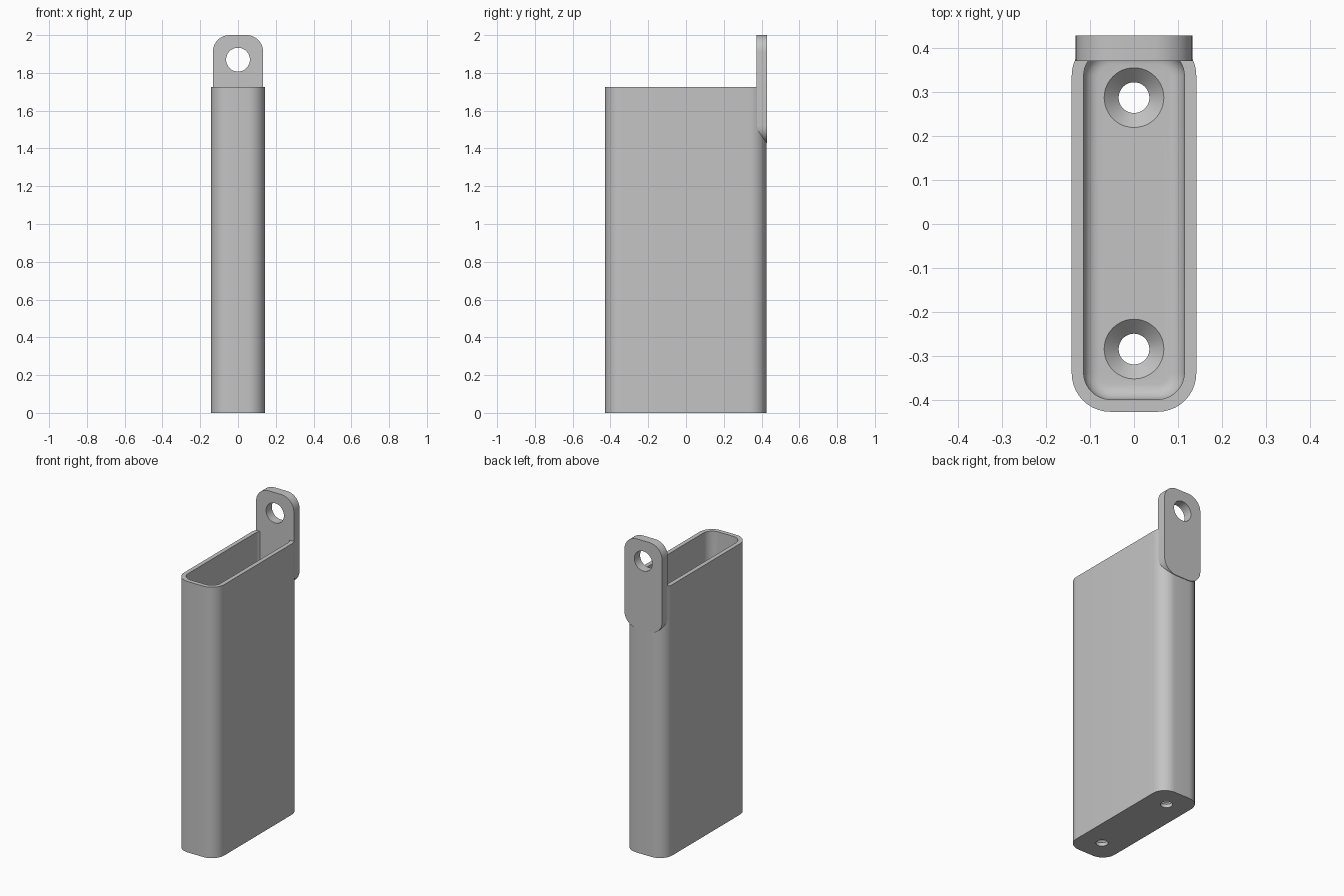
import bpy, bmesh, math
from mathutils import Vector

if "Cube" in bpy.data.objects:
    bpy.data.objects.remove(bpy.data.objects["Cube"])

grey = bpy.data.materials.new("plain_grey")
grey.use_nodes = True
grey.diffuse_color = (0.55, 0.55, 0.55, 1)
grey.node_tree.nodes["Principled BSDF"].inputs["Base Color"].default_value = grey.diffuse_color


def rounded_rect(x, v0, v1, r, steps=10):
    """Outline symmetric about x = 0, running counter-clockwise from v0 to v1."""
    pts = []
    centres = [(x - r, v1 - r), (r - x, v1 - r), (r - x, v0 + r), (x - r, v0 + r)]
    for quarter, (cx, cy) in enumerate(centres):
        for i in range(steps + 1):
            a = (quarter + i / steps) * math.pi / 2
            pts.append((cx + r * math.cos(a), cy + r * math.sin(a)))
    return pts


def circle(r, cx, cy, steps=48):
    return [(cx + r * math.cos(2 * math.pi * i / steps),
             cy + r * math.sin(2 * math.pi * i / steps)) for i in range(steps)]


def loft(name, loops):
    """Skin a stack of matching loops and cap both ends."""
    bm = bmesh.new()
    rings = [[bm.verts.new(p) for p in loop] for loop in loops]
    for a, b in zip(rings, rings[1:]):
        for i in range(len(a)):
            j = (i + 1) % len(a)
            bm.faces.new((a[i], a[j], b[j], b[i]))
    bm.faces.new(rings[0][::-1])
    bm.faces.new(rings[-1])
    bmesh.ops.recalc_face_normals(bm, faces=bm.faces)
    mesh = bpy.data.meshes.new(name)
    bm.to_mesh(mesh)
    bm.free()
    obj = bpy.data.objects.new(name, mesh)
    bpy.context.collection.objects.link(obj)
    mesh.materials.append(grey)
    return obj


def flat(pts, z):
    return [Vector((x, y, z)) for x, y in pts]


def upright(pts, y):
    return [Vector((x, y, z)) for x, z in pts]


def cut(target, cutter):
    """Subtract the cutter, apply, and discard it."""
    mod = target.modifiers.new("hole", "BOOLEAN")
    mod.operation, mod.solver, mod.object = "DIFFERENCE", "EXACT", cutter
    bpy.ops.object.select_all(action="DESELECT")
    bpy.context.view_layer.objects.active = target
    target.select_set(True)
    bpy.ops.object.modifier_apply(modifier=mod.name)
    bpy.data.objects.remove(cutter)


def smooth(obj):
    bpy.ops.object.select_all(action="DESELECT")
    bpy.context.view_layer.objects.active = obj
    obj.select_set(True)
    bpy.ops.object.shade_smooth_by_angle(angle=math.radians(30))


# Open-topped case with a thin wall and a filleted inner floor
HEIGHT, FLOOR, FILLET = 1.725, 0.055, 0.035
outer = rounded_rect(0.142, -0.428, 0.426, 0.088)
loops = [flat(outer, 0), flat(outer, HEIGHT),
         flat(rounded_rect(0.115, -0.4, 0.399, 0.062), HEIGHT)]
for i in range(7):
    a = i / 6 * math.pi / 2
    d = FILLET * (1 - math.cos(a))
    loops.append(flat(rounded_rect(0.115 - d, -0.4 + d, 0.399 - d, 0.062 - d),
                      FLOOR + FILLET * (1 - math.sin(a))))
case = loft("case", loops)

# Countersunk screw holes through the floor
for y in (-0.285, 0.288):
    profile = [(0.035, -0.1), (0.035, FLOOR - 0.033), (0.068, FLOOR), (0.068, FLOOR + 0.03)]
    cut(case, loft("screw_hole_cutter", [flat(circle(r, 0, y), z) for r, z in profile]))
smooth(case)

# Hanging tab on the back wall
tab_outline = rounded_rect(0.133, 1.43, 2.0, 0.088)
tab = loft("hanging_tab", [upright(tab_outline, 0.372), upright(tab_outline, 0.43)])
hole = circle(0.063, 0, 1.87)
cut(tab, loft("tab_hole_cutter", [upright(hole, 0.3), upright(hole, 0.5)]))
smooth(tab)
